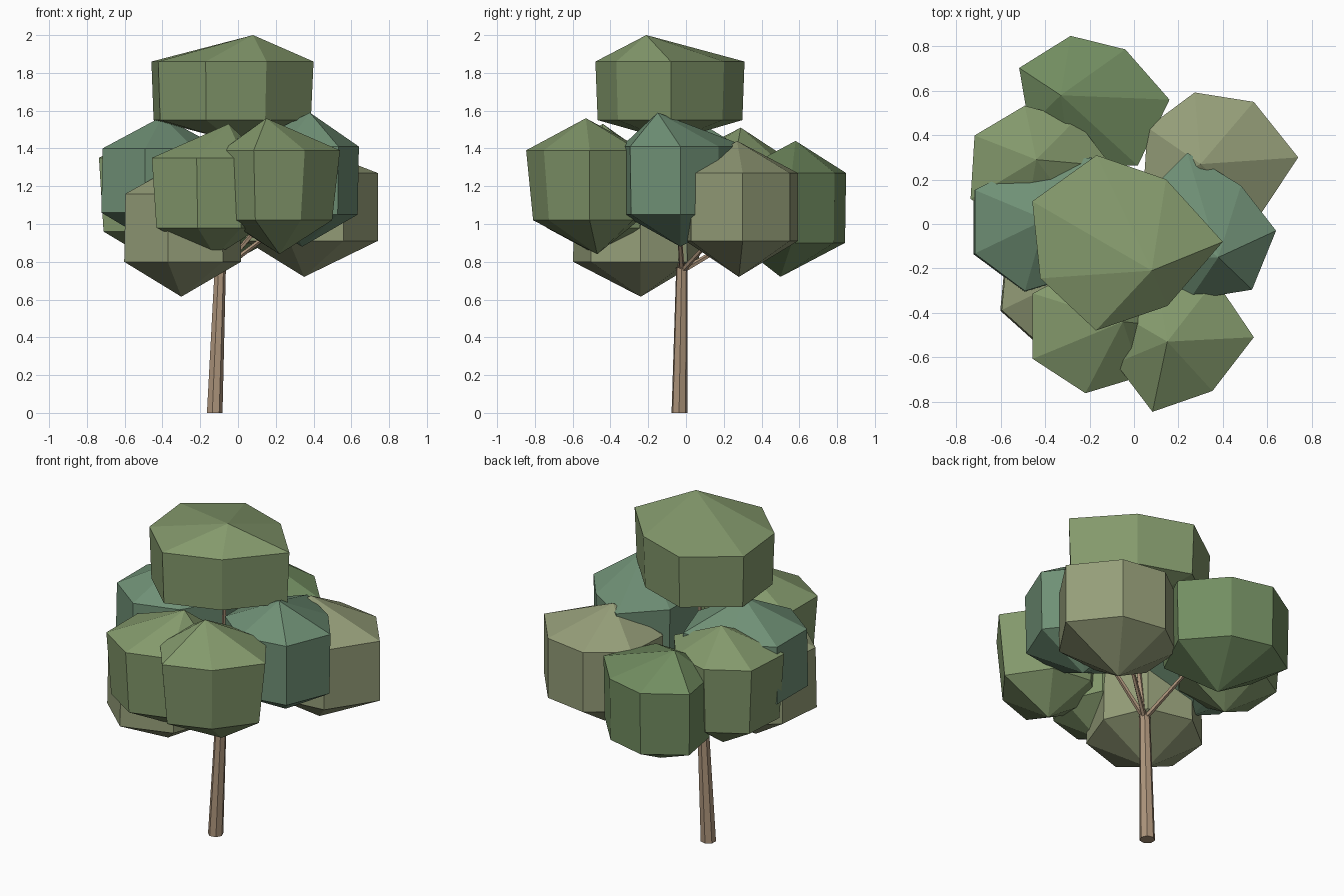
import bpy, bmesh, math
from mathutils import Vector

if "Cube" in bpy.data.objects:
    bpy.data.objects.remove(bpy.data.objects["Cube"])

SIDES = 7


def material(name, rgb):
    m = bpy.data.materials.new(name)
    m.diffuse_color = (*rgb, 1)
    m.use_nodes = True
    m.node_tree.nodes["Principled BSDF"].inputs["Base Color"].default_value = m.diffuse_color
    return m


OLIVE = material("olive_leaf", (0.30, 0.34, 0.19))
GREEN = material("green_leaf", (0.23, 0.32, 0.15))
DEEP = material("deep_green_leaf", (0.17, 0.27, 0.12))
TEAL = material("teal_leaf", (0.16, 0.28, 0.18))
BARK = material("bark", (0.42, 0.30, 0.20))


def finish(name, bm, mat):
    bmesh.ops.recalc_face_normals(bm, faces=bm.faces)
    mesh = bpy.data.meshes.new(name)
    bm.to_mesh(mesh)
    bm.free()
    mesh.materials.append(mat)
    bpy.context.collection.objects.link(bpy.data.objects.new(name, mesh))


def foliage(name, mat, centre, radii, levels, apex, base, shrink=1.0):
    """Seven-sided clump: top point, two uneven rings, bottom point."""
    bm = bmesh.new()
    z_bottom, z_low, z_high, z_top = levels
    rings = []
    for z, s in ((z_low, shrink), (z_high, 1.0)):
        ring = []
        for i, r in enumerate(radii):
            a = math.tau * i / SIDES
            ring.append(bm.verts.new((centre[0] + r * s * math.cos(a),
                                      centre[1] + r * s * math.sin(a), z)))
        rings.append(ring)
    bottom = bm.verts.new((*base, z_bottom))
    top = bm.verts.new((*apex, z_top))
    low, high = rings
    for i in range(SIDES):
        j = (i + 1) % SIDES
        bm.faces.new((low[i], low[j], high[j], high[i]))
        bm.faces.new((high[i], high[j], top))
        bm.faces.new((low[j], low[i], bottom))
    finish(name, bm, mat)


def limb(name, start, end, r1, r2, sides):
    """Tapered straight piece of wood between two points."""
    start, end = Vector(start), Vector(end)
    bm = bmesh.new()
    bmesh.ops.create_cone(bm, cap_ends=True, segments=sides, radius1=r1,
                          radius2=r2, depth=(end - start).length)
    turn = (end - start).to_track_quat('Z', 'Y').to_matrix().to_4x4()
    bm.transform(turn)
    bmesh.ops.translate(bm, verts=bm.verts, vec=(start + end) / 2)
    if start.z == 0:  # keep the foot level
        for v in bm.verts:
            if v.co.z < 0.1:
                v.co.z = 0
    finish(name, bm, BARK)


# trunk and branches
FORK = (-0.095, -0.022, 0.77)
limb("trunk", (-0.125, -0.035, 0), FORK, 0.043, 0.031, 7)
limb("leader", (-0.095, -0.022, 0.75), (-0.03, -0.08, 1.55), 0.018, 0.009, 5)
for name, end in (("right_back", (0.34, 0.28, 1.08)), ("back", (-0.18, 0.54, 1.08)),
                  ("right", (0.30, -0.05, 1.2))):
    limb(name + "_branch", (FORK[0], FORK[1], 0.75), end, 0.015, 0.008, 5)

# crown
foliage("top_foliage", GREEN, (-0.08, -0.08), (.48, .36, .40, .42, .38, .41, .37),
        (1.44, 1.55, 1.86, 2.0), (0.08, -0.21), (-0.03, -0.08), 0.97)

# front clumps
foliage("front_right_foliage", GREEN, (0.16, -0.51), (.38, .33, .30, .28, .27, .345, .31),
        (0.84, 1.02, 1.39, 1.56), (0.15, -0.53), (0.22, -0.47), 0.89)
foliage("front_left_foliage", GREEN, (-0.15, -0.46), (.29, .30, .28, .34, .34, .31, .29),
        (0.83, 0.98, 1.35, 1.53), (-0.05, -0.44), (-0.12, -0.46), 0.92)
foliage("low_front_foliage", OLIVE, (-0.29, -0.24), (.30, .31, .31, .31, .34, .36, .33),
        (0.615, 0.80, 1.16, 1.33), (-0.29, -0.24), (-0.30, -0.24), 1.02)

# side clumps
foliage("left_foliage", TEAL, (-0.42, 0.01), (.33, .37, .27, .33, .33, .32, .30),
        (0.88, 1.06, 1.40, 1.57), (-0.40, 0.02), (-0.42, 0.0), 1.02)
foliage("right_foliage", TEAL, (0.32, -0.03), (.32, .26, .36, .32, .32, .32, .34),
        (0.88, 1.05, 1.41, 1.59), (0.38, -0.15), (0.34, -0.03), 0.98)

# back clumps
foliage("right_back_foliage", OLIVE, (0.34, 0.30), (.40, .32, .30, .31, .33, .31, .35),
        (0.72, 0.91, 1.27, 1.44), (0.30, 0.27), (0.35, 0.28), 1.0)
foliage("back_foliage", DEEP, (-0.22, 0.56), (.38, .29, .295, .33, .28, .30, .38),
        (0.72, 0.90, 1.27, 1.44), (-0.33, 0.58), (-0.18, 0.50), 0.98)
foliage("left_back_foliage", GREEN, (-0.43, 0.26), (.33, .27, .28, .32, .34, .29, .28),
        (0.79, 0.96, 1.35, 1.51), (-0.44, 0.29), (-0.43, 0.26), 0.92)
